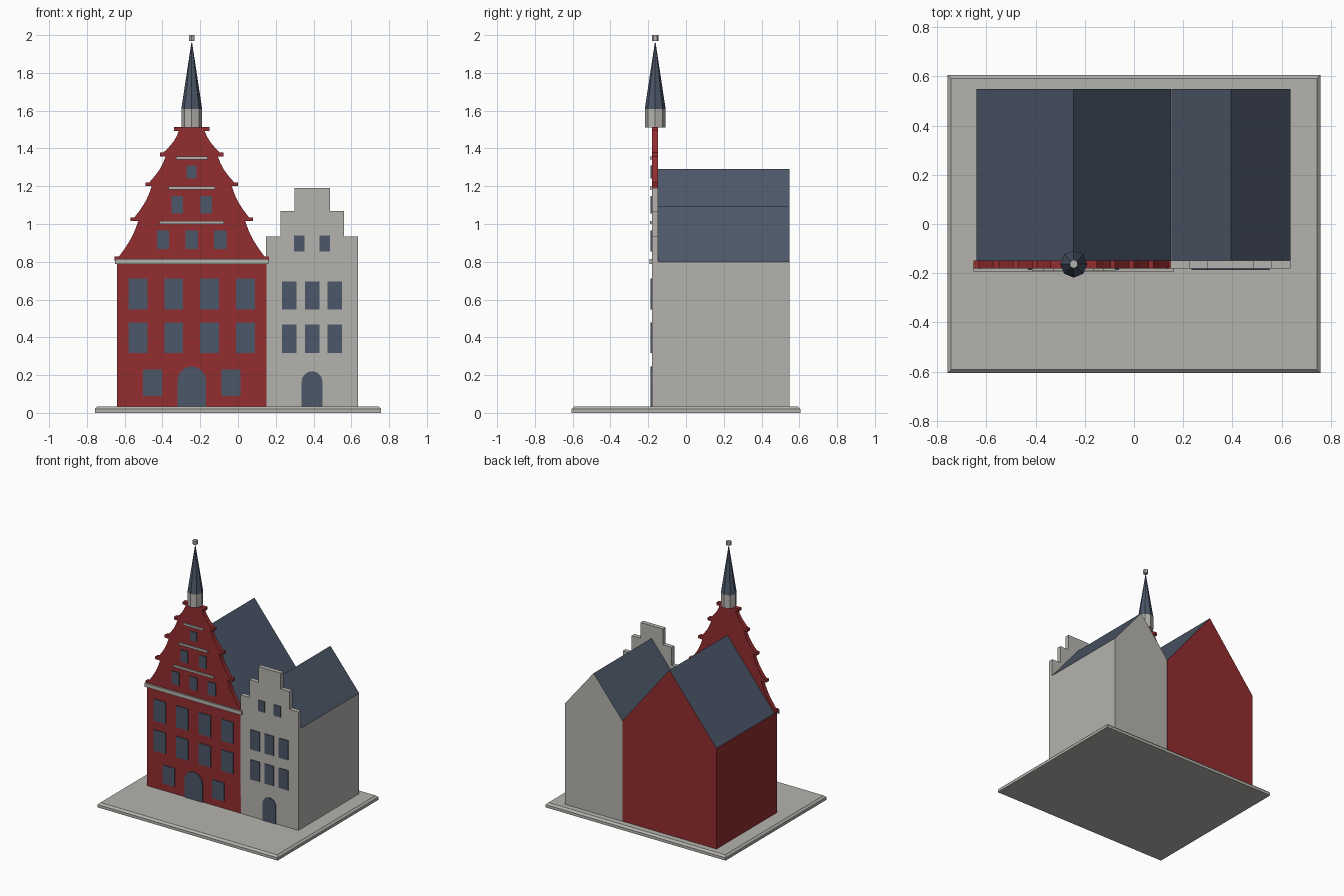
import bpy, bmesh, math

if "Cube" in bpy.data.objects:
    bpy.data.objects.remove(bpy.data.objects["Cube"])

def material(name, rgb):
    m = bpy.data.materials.new(name)
    m.diffuse_color = (*rgb, 1)
    m.use_nodes = True
    m.node_tree.nodes["Principled BSDF"].inputs["Base Color"].default_value = m.diffuse_color
    return m

RED = material("brick red", (0.29, 0.026, 0.028))
STONE = material("pale stone", (0.46, 0.45, 0.42))
SLATE = material("slate blue", (0.073, 0.095, 0.14))

BACK, MID, FRONT = 0.548, -0.148, -0.181   # rear wall, rear of facade, facade face
FLOOR = 0.035
CX, GX = -0.245, 0.392                     # centre lines of the two houses


def finish(name, bm, *mats):
    bmesh.ops.recalc_face_normals(bm, faces=bm.faces)
    me = bpy.data.meshes.new(name)
    bm.to_mesh(me)
    bm.free()
    for m in mats:
        me.materials.append(m)
    ob = bpy.data.objects.new(name, me)
    bpy.context.collection.objects.link(ob)
    return ob


def extrude(name, pts, y0, y1, *mats, roof=False):
    """Extrude an x/z outline from y0 to y1; sloped faces take the roof colour."""
    bm = bmesh.new()
    face = bm.faces.new([bm.verts.new((x, y0, z)) for x, z in pts])
    res = bmesh.ops.extrude_face_region(bm, geom=[face])
    for v in res["geom"]:
        if isinstance(v, bmesh.types.BMVert):
            v.co.y = y1
    bmesh.ops.recalc_face_normals(bm, faces=bm.faces)
    if roof:
        for f in bm.faces:
            f.material_index = int(f.normal.z > 0.1)
    return finish(name, bm, *mats)


def rect(cx, w, z0, z1):
    return [(cx - w / 2, z0), (cx + w / 2, z0), (cx + w / 2, z1), (cx - w / 2, z1)]


def arch(cx, w, z0, top):
    r = w / 2
    a = [math.pi * i / 12 for i in range(13)]
    return [(cx - r, z0), (cx + r, z0)] + [
        (cx + r * math.cos(t), top - r + r * math.sin(t)) for t in a]


def mirrored(half, cx):
    """Half outline (half width, z) going upward -> closed outline about cx."""
    return [(cx + w, z) for w, z in half] + [(cx - w, z) for w, z in reversed(half)]


def plate(name, pts, depth=0.006, mat=SLATE):
    return extrude(name, pts, FRONT - depth, FRONT + 0.002, mat)


def cone(name, r0, r1, z0, z1, mat, sides=8):
    bm = bmesh.new()
    bmesh.ops.create_cone(bm, cap_ends=True, segments=sides, radius1=r0,
                          radius2=r1, depth=z1 - z0)
    bmesh.ops.translate(bm, verts=bm.verts, vec=(CX, -0.163, (z0 + z1) / 2))
    return finish(name, bm, mat)


# base slab with chamfered top rim
bm = bmesh.new()
bmesh.ops.create_cube(bm, size=1)
for v in bm.verts:
    v.co = (v.co.x * 1.514, v.co.y * 1.21, (v.co.z + 0.5) * FLOOR)
rim = [e for e in bm.edges if all(v.co.z > 0.01 for v in e.verts)]
bmesh.ops.bevel(bm, geom=rim, offset=0.014, segments=1, affect='EDGES')
finish("base_slab", bm, STONE)

# house bodies with pitched roofs
for name, x0, x1, ridge, wall in (("red_house_body", -0.64, 0.15, 1.29, RED),
                                  ("stone_house_body", 0.152, 0.635, 1.095, STONE)):
    cx = (x0 + x1) / 2
    extrude(name, [(x0, FLOOR), (x1, FLOOR), (x1, 0.80), (cx, ridge), (x0, 0.80)],
            MID, BACK, wall, SLATE, roof=True)

# red facade: curved gable tiers, each capped by a projecting ledge
half = [(0.395, FLOOR), (0.395, 0.805), (0.408, 0.805), (0.408, 0.828)]
tiers = [(0.385, 0.828, 0.283, 0.325, 1.035), (0.303, 1.035, 0.212, 0.246, 1.22),
         (0.225, 1.22, 0.138, 0.168, 1.378), (0.150, 1.378, 0.068, 0.094, 1.513)]
for w0, z0, w1, ledge, z1 in tiers:
    zt = z1 - 0.02
    for t in (0, 0.25, 0.5, 0.75, 1):
        half.append((w0 + (w1 - w0) * t - 0.012 * math.sin(math.pi * t),
                     z0 + (zt - z0) * t))
    half += [(ledge, zt), (ledge, z1)]
extrude("red_facade", mirrored(half, CX), FRONT, MID, RED)

# stone facade: stepped gable
steps = [(0.243, FLOOR), (0.243, 0.935), (0.168, 0.935), (0.168, 1.07),
         (0.094, 1.07), (0.094, 1.19)]
extrude("stone_facade", mirrored(steps, GX), FRONT, MID, STONE)

# cornice and gable string courses
plate("cornice", rect(CX, 0.815, 0.788, 0.816), 0.012, STONE)
for i, (w, z) in enumerate(((0.34, 1.009), (0.246, 1.19), (0.166, 1.349))):
    plate(f"string_course_{i + 1}", rect(CX, w, z - 0.008, z + 0.008), 0.009, STONE)

# windows: house centre, offsets, width, bottom, top
rows = [
    ("red", CX, (-0.285, -0.095, 0.095, 0.285), 0.10, 0.547, 0.711),
    ("red", CX, (-0.285, -0.095, 0.095, 0.285), 0.10, 0.318, 0.478),
    ("red", CX, (-0.208, 0.208), 0.10, 0.09, 0.23),
    ("red", CX, (-0.152, 0, 0.152), 0.066, 0.868, 0.965),
    ("red", CX, (-0.077, 0.077), 0.06, 1.056, 1.147),
    ("red", CX, (0,), 0.053, 1.24, 1.31),
    ("stone", GX, (-0.12, 0, 0.12), 0.077, 0.547, 0.696),
    ("stone", GX, (-0.12, 0, 0.12), 0.077, 0.318, 0.468),
    ("stone", GX, (-0.067, 0.067), 0.055, 0.855, 0.938),
]
for r, (house, cx, offsets, w, z0, z1) in enumerate(rows):
    for i, dx in enumerate(offsets):
        plate(f"{house}_window_{r + 1}_{i + 1}", rect(cx + dx, w, z0, z1))

# arched doors
plate("red_house_door", arch(CX, 0.152, FLOOR, 0.245))
plate("stone_house_door", arch(GX, 0.11, FLOOR, 0.22))

# turret: drum, spire and finial
cone("turret_drum", 0.055, 0.055, 1.51, 1.61, STONE)
cone("turret_spire", 0.055, 0.002, 1.61, 1.96, SLATE)
cone("turret_finial", 0.018, 0.018, 1.97, 2.0, STONE, 6)
